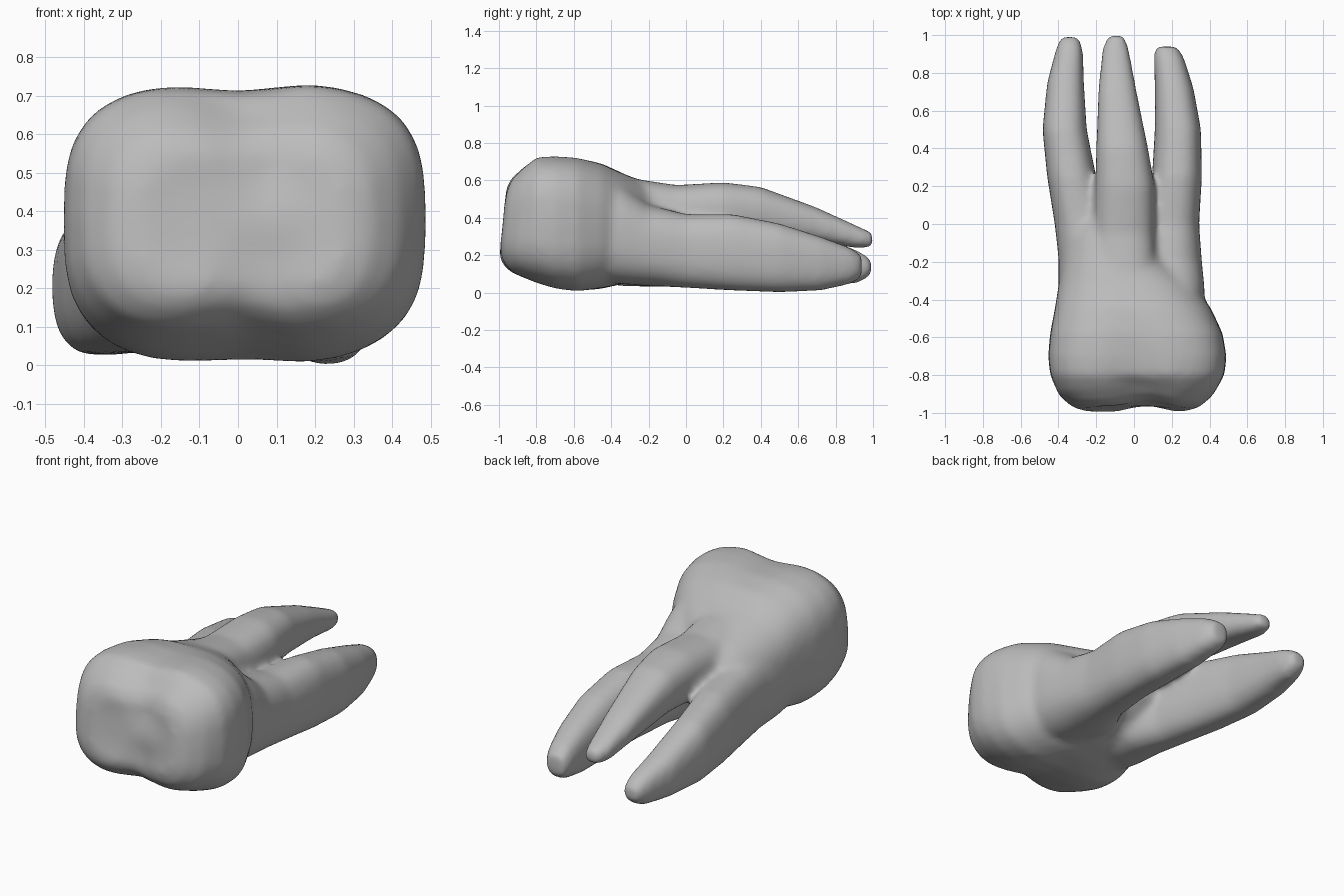
import bpy
import bmesh
from math import cos, sin, tau, exp, copysign

cube = bpy.data.objects.get("Cube")
if cube:
    bpy.data.objects.remove(cube, do_unlink=True)

SIDES = 32


def rounded(value, power):
    return copysign(abs(value) ** (2 / power), value)


def loft(bm, sections, power):
    """Skin rounded sections (y, left, right, bottom, top) along the tooth axis."""
    rings = []
    for y, x0, x1, z0, z1 in sections:
        n = power(y)
        cx, cz, rx, rz = (x0 + x1) / 2, (z0 + z1) / 2, (x1 - x0) / 2, (z1 - z0) / 2
        rings.append([bm.verts.new((cx + rx * rounded(cos(tau * i / SIDES), n), y,
                                    cz + rz * rounded(sin(tau * i / SIDES), n)))
                      for i in range(SIDES)])
    for a, b in zip(rings, rings[1:]):
        for i in range(SIDES):
            j = (i + 1) % SIDES
            bm.faces.new((a[i], a[j], b[j], b[i]))
    bm.faces.new(rings[0][::-1])
    bm.faces.new(rings[-1])
    return [v for ring in rings for v in ring]


def crown_power(y):
    """Boxy at the biting end, rounder towards the neck."""
    return 2.3 + .9 * max(0, min(1, (-.2 - y) / .4))


# Crown and neck, starting at the middle of the biting face
crown = [
    (-.965, -.06, .08, .34, .42),
    (-.97, -.16, .18, .27, .5),
    (-.98, -.26, .28, .19, .56),
    (-.96, -.33, .35, .14, .62),
    (-.9, -.4, .42, .09, .68),
    (-.8, -.445, .48, .045, .73),
    (-.7, -.455, .49, .015, .735),
    (-.58, -.445, .47, .0, .725),
    (-.45, -.42, .41, .02, .69),
    (-.32, -.4, .32, .05, .63),
    (-.2, -.38, .18, .09, .585),
    (-.08, -.34, .11, .16, .545),
    (.02, -.29, .06, .24, .5),
]

# Three roots, each running from inside the crown to its tip
middle_root = [
    (-.5, -.15, .12, .4, .65),
    (-.25, -.21, .12, .3, .605),
    (-.05, -.215, .11, .28, .575),
    (.2, -.205, .11, .29, .59),
    (.4, -.2, .075, .3, .565),
    (.7, -.19, .015, .27, .455),
    (.92, -.17, -.025, .235, .355),
    (1.0, -.14, -.05, .24, .32),
]
left_root = [
    (-.65, .08, .36, .1, .58),
    (-.35, -.06, .375, .045, .585),
    (-.2, -.06, .36, .035, .47),
    (0, .05, .345, .025, .42),
    (.25, .095, .36, .01, .42),
    (.5, .11, .355, .0, .37),
    (.72, .11, .315, .01, .3),
    (.88, .105, .265, .045, .24),
    (.94, .11, .23, .08, .2),
]
right_root = [
    (-.65, -.36, -.1, .08, .5),
    (-.35, -.4, -.02, .035, .52),
    (-.18, -.4, -.05, .03, .49),
    (0, -.42, -.14, .03, .455),
    (.25, -.46, -.2, .025, .435),
    (.5, -.485, -.25, .025, .385),
    (.75, -.46, -.265, .035, .29),
    (.92, -.415, -.27, .05, .225),
    (.99, -.39, -.29, .09, .18),
]

bm = bmesh.new()
crown_verts = loft(bm, crown, crown_power)
for root in (middle_root, left_root, right_root):
    loft(bm, root, lambda y: 2.5)

# Lean the biting face back at the top and part its cusps with a shallow groove
for v in crown_verts:
    fade = max(0, min(1, (-.45 - v.co.y) / .3))
    v.co.z += (.38 - v.co.z) * .1 * fade * exp(-((v.co.x + .03) / .1) ** 2)
    if v.co.y < -.85:
        rim = min(1, abs(v.co.z - .38) / .2)
        v.co.y += .1 * (v.co.z - .4) + .045 * rim * exp(-((v.co.x - .07) / .1) ** 2)

bmesh.ops.recalc_face_normals(bm, faces=bm.faces)
mesh = bpy.data.meshes.new("tooth")
bm.to_mesh(mesh)
bm.free()
tooth = bpy.data.objects.new("tooth", mesh)
bpy.context.collection.objects.link(tooth)

# Fuse the parts into one skin and soften the joins
remesh = tooth.modifiers.new("fuse", "REMESH")
remesh.mode = "VOXEL"
remesh.voxel_size = .018
remesh.use_smooth_shade = True
smooth = tooth.modifiers.new("soften", "SMOOTH")
smooth.factor = .5
smooth.iterations = 16

# Plain grey enamel
enamel = bpy.data.materials.new("grey enamel")
enamel.use_nodes = True
grey = (.5, .5, .5, 1)
enamel.diffuse_color = grey
enamel.node_tree.nodes["Principled BSDF"].inputs["Base Color"].default_value = grey
mesh.materials.append(enamel)
